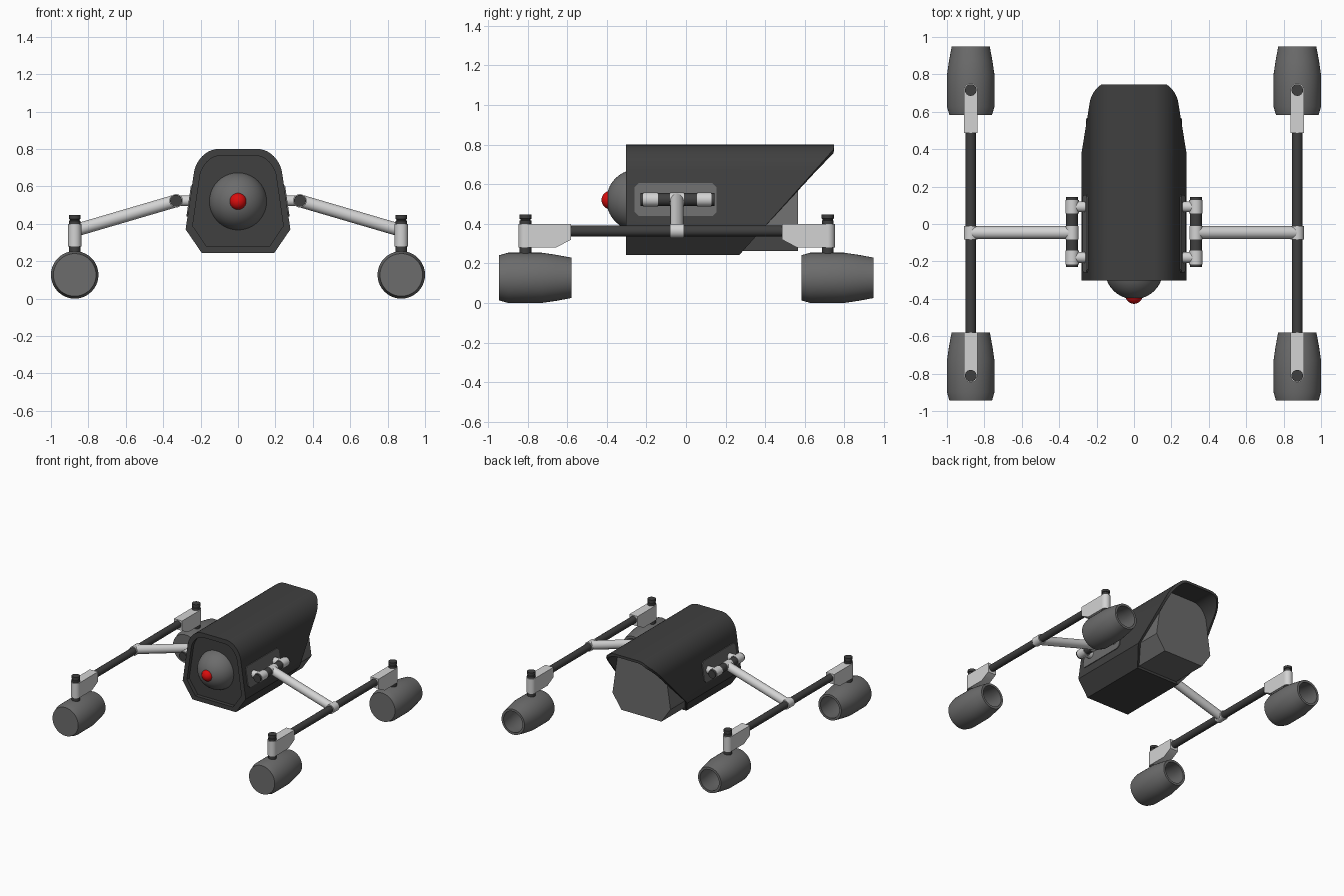
import bpy, math
from mathutils import Vector

if "Cube" in bpy.data.objects:
    bpy.data.objects.remove(bpy.data.objects["Cube"])

def material(name, rgb):
    m = bpy.data.materials.new(name)
    m.diffuse_color = (*rgb, 1)
    m.use_nodes = True
    m.node_tree.nodes["Principled BSDF"].inputs["Base Color"].default_value = m.diffuse_color
    return m

DARK = material("dark grey", (0.05, 0.05, 0.05))
GREY = material("mid grey", (0.15, 0.15, 0.15))
LIGHT = material("light grey", (0.65, 0.65, 0.65))
RED = material("red", (0.7, 0.004, 0.004))

def loft(name, rings, mat, angle=35):
    """Skin equal-length rings of points and cap both ends."""
    n = len(rings[0])
    verts = [tuple(p) for r in rings for p in r]
    faces = [(k * n + i, k * n + (i + 1) % n, (k + 1) * n + (i + 1) % n, (k + 1) * n + i)
             for k in range(len(rings) - 1) for i in range(n)]
    faces += [tuple(reversed(range(n))), tuple(range(len(verts) - n, len(verts)))]
    me = bpy.data.meshes.new(name)
    me.from_pydata(verts, [], faces)
    import bmesh
    bm = bmesh.new()
    bm.from_mesh(me)
    bmesh.ops.recalc_face_normals(bm, faces=bm.faces)
    bm.to_mesh(me)
    bm.free()
    me.materials.append(mat)
    me.shade_smooth()
    me.set_sharp_from_angle(angle=math.radians(angle))
    ob = bpy.data.objects.new(name, me)
    bpy.context.collection.objects.link(ob)
    return ob

def lathe(name, start, axis, profile, mat, n=32):
    """Turn (distance, radius) pairs around an axis."""
    start, axis = Vector(start), Vector(axis).normalized()
    u = axis.orthogonal().normalized()
    v = axis.cross(u)
    rings = [[start + axis * d + r * (u * math.cos(2 * math.pi * i / n) + v * math.sin(2 * math.pi * i / n))
              for i in range(n)] for d, r in profile]
    return loft(name, rings, mat)

def rod(name, a, b, r, mat, n=24):
    d = Vector(b) - Vector(a)
    return lathe(name, a, d, [(0, r), (d.length, r)], mat, n)

def ball(name, centre, r, mat, k=20):
    prof = [(-r * math.cos(math.pi * i / k), max(r * math.sin(math.pi * i / k), 0.0005)) for i in range(k + 1)]
    return lathe(name, centre, (0, 1, 0), prof, mat, 40)

# Body cross-section: narrow floor, slanted sides, rounded top corners
half = [(0.193, 0.243), (0.28, 0.37)]
for i in range(11):
    t = i / 10 * math.pi / 2
    half.append((0.222 + 0.015 * (1 - math.sin(t)) - 0.117 * (1 - math.cos(t)),
                 0.8 - 0.135 * (1 - math.sin(t))))
section = half + [(-x, z) for x, z in reversed(half)]

def cut(z):
    """Slanted rear edge of the hood."""
    return min(0.747, 0.27 + (z - 0.243) / 1.12)

def ring(inset, y=None):
    out = []
    for x, z in section:
        y2 = cut(z) if y is None else y
        out.append((x * (1 - inset / 0.26), y2, 0.52 + (z - 0.52) * (1 - inset / 0.28)))
    return out

loft("body_shell", [ring(0.035, -0.272), ring(0.035, -0.302), ring(0, -0.302),
                    ring(0), ring(0.02), ring(0.02, 0.1)], DARK)
loft("rear_core", [ring(0.021, 0.08), ring(0.021, 0.565)], GREY)

# Front eye
ball("eye_dome", (0, -0.247, 0.52), 0.155, GREY)
ball("eye_lens", (0, -0.38, 0.52), 0.047, RED, 14)

HX, HZ = 0.331, 0.523       # hinge position
AX, AY, AZ = 0.873, -0.046, 0.364   # side rail position

for s, side in ((1, "right"), (-1, "left")):
    # Chamfered mounting plate lying on the slanted body side
    octagon = [(-0.24, 0.44), (0.135, 0.44), (0.155, 0.46), (0.155, 0.585),
               (0.135, 0.605), (-0.24, 0.605), (-0.26, 0.585), (-0.26, 0.46)]
    loft(side + "_mount_plate",
         [[(s * (0.28 - 0.146 * (z - 0.37) + off), y, z) for y, z in octagon] for off in (-0.015, 0.006)], GREY)

    # Hinge: pin held by two eyelets on stubs
    rod(side + "_hinge_pin", (s * HX, -0.23, HZ), (s * HX, 0.145, HZ), 0.032, DARK)
    for y in (-0.179, 0.092):
        rod(side + "_hinge_eyelet", (s * HX, y - 0.037, HZ), (s * HX, y + 0.037, HZ), 0.036, LIGHT)
        rod(side + "_hinge_stub", (s * 0.24, y, HZ), (s * HX, y, HZ), 0.029, LIGHT)

    # Outrigger arm with a sleeve at each end
    rod(side + "_arm", (s * HX, AY, HZ), (s * AX, AY, AZ), 0.034, LIGHT)
    rod(side + "_arm_inner_sleeve", (s * HX, AY - 0.036, HZ), (s * HX, AY + 0.036, HZ), 0.035, LIGHT)
    rod(side + "_arm_outer_sleeve", (s * AX, AY - 0.036, AZ), (s * AX, AY + 0.036, AZ), 0.036, LIGHT)

    # Long side rail
    rod(side + "_rail", (s * AX, -0.66, AZ), (s * AX, 0.57, AZ), 0.028, DARK)

    for py, d, end in ((-0.811, 1, "front"), (0.716, -1, "rear")):
        name = side + "_" + end
        # Bracket joining the rail to the pod's upright pin
        prof = [(0, 0.28), (0.155, 0.28), (0.23, 0.32), (0.23, 0.399), (0, 0.399)]
        loft(name + "_bracket", [[(s * AX + w, py + d * y, z) for y, z in prof] for w in (-0.036, 0.036)], LIGHT)
        rod(name + "_bracket_sleeve", (s * AX, py, 0.28), (s * AX, py, 0.399), 0.036, LIGHT)
        lathe(name + "_pivot_pin", (s * AX, py, 0.238), (0, 0, 1),
              [(0, 0.03), (0.178, 0.03), (0.18, 0.026), (0.186, 0.026), (0.188, 0.031), (0.208, 0.031)], DARK, 24)
        # Thruster pod: closed blunt nose, tapered open tail
        lathe(name + "_thruster_pod", (s * AX, py - 0.133, 0.127), (0, 1, 0),
              [(0, 0.114), (0.045, 0.127), (0.215, 0.127), (0.29, 0.116), (0.365, 0.102),
               (0.365, 0.084), (0.29, 0.095), (0.215, 0.104), (0.1, 0.104)], GREY, 40)
